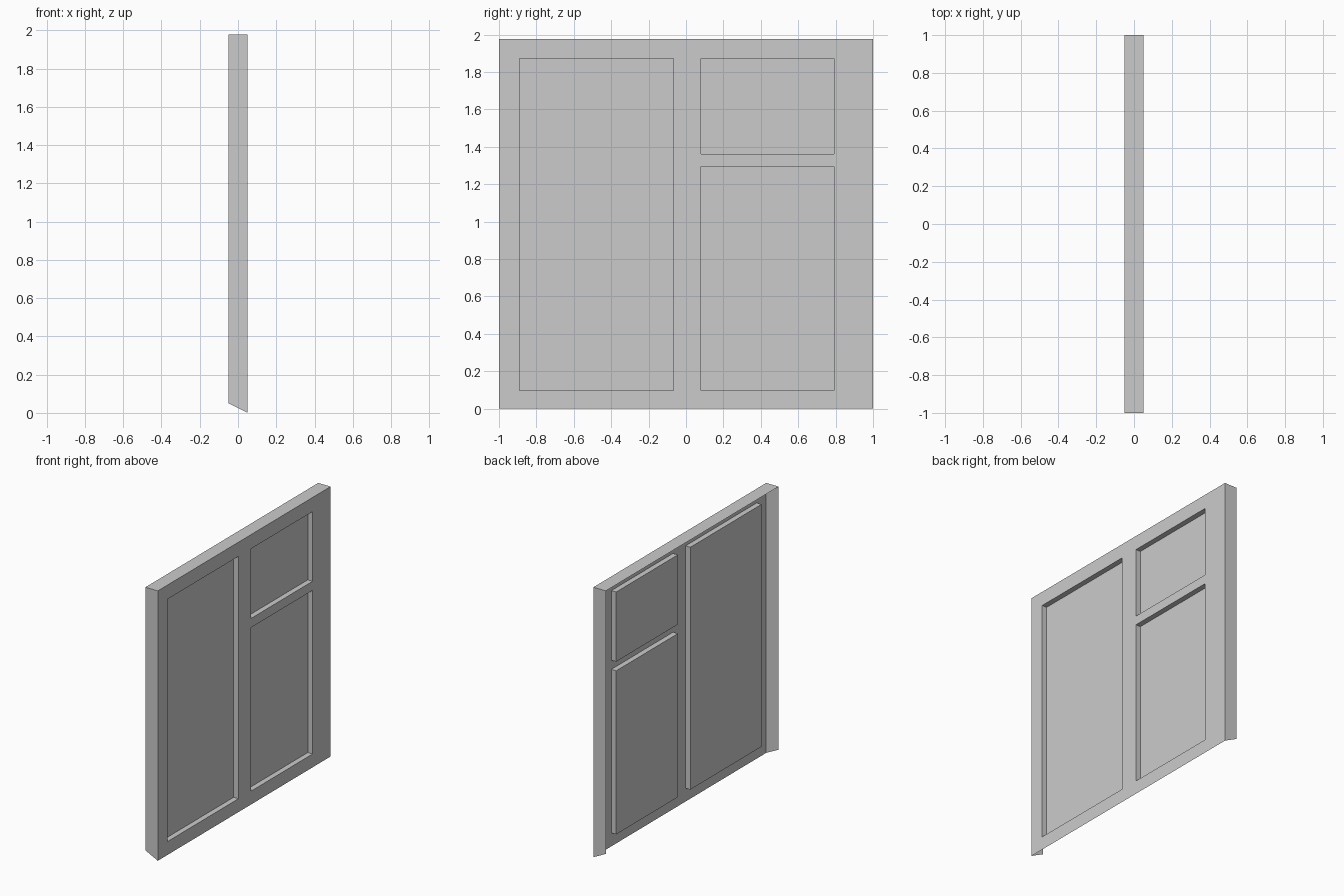
import bpy, bmesh

if "Cube" in bpy.data.objects:
    bpy.data.objects.remove(bpy.data.objects["Cube"])

FRONT, BACK, RECESS = 0.05, -0.05, 0.011   # x of skin, flange edge, tray floor
TOP, LIP = 1.977, 0.05                     # top height, rear height of slanted flange end
YS = [-1, -0.89, -0.066, 0.079, 0.792, 1]
ZS = [0, 0.098, 1.296, 1.363, 1.873, TOP]

# panel name: (y0, y1, z0, z1)
PANELS = {
    "tall_panel": (YS[1], YS[2], ZS[1], ZS[4]),
    "upper_panel": (YS[3], YS[4], ZS[3], ZS[4]),
    "lower_panel": (YS[3], YS[4], ZS[1], ZS[2]),
}


def make(name, quads):
    bm = bmesh.new()
    for q in quads:
        bm.faces.new([bm.verts.new(p) for p in q])
    bmesh.ops.remove_doubles(bm, verts=bm.verts, dist=1e-5)
    me = bpy.data.meshes.new(name)
    bm.to_mesh(me)
    bm.free()
    ob = bpy.data.objects.new(name, me)
    bpy.context.collection.objects.link(ob)
    return ob


def ring(x, y0, y1, z0, z1):
    return [(x, y0, z0), (x, y1, z0), (x, y1, z1), (x, y0, z1)]


def in_panel(y, z):
    return any(a < y < b and c < z < d for a, b, c, d in PANELS.values())


# Front skin with openings for the panels
skin = []
for y0, y1 in zip(YS, YS[1:]):
    for z0, z1 in zip(ZS, ZS[1:]):
        if not in_panel((y0 + y1) / 2, (z0 + z1) / 2):
            skin.append(ring(FRONT, y0, y1, z0, z1))
make("front_skin", skin)

# Recessed trays: floor plus four side walls
for name, rect in PANELS.items():
    rim, floor = ring(FRONT, *rect), ring(RECESS, *rect)
    walls = [(rim[i], rim[(i + 1) % 4], floor[(i + 1) % 4], floor[i]) for i in range(4)]
    make(name, [floor] + walls)

# Folded-back flange along both sides and the top, open at the bottom and rear
fold = [(-1, 0), (-1, TOP), (1, TOP), (1, 0)]
flange = []
for (ya, za), (yb, zb) in zip(fold, fold[1:]):
    flange.append([(FRONT, ya, za), (FRONT, yb, zb),
                   (BACK, yb, zb or LIP), (BACK, ya, za or LIP)])
make("edge_flange", flange)
